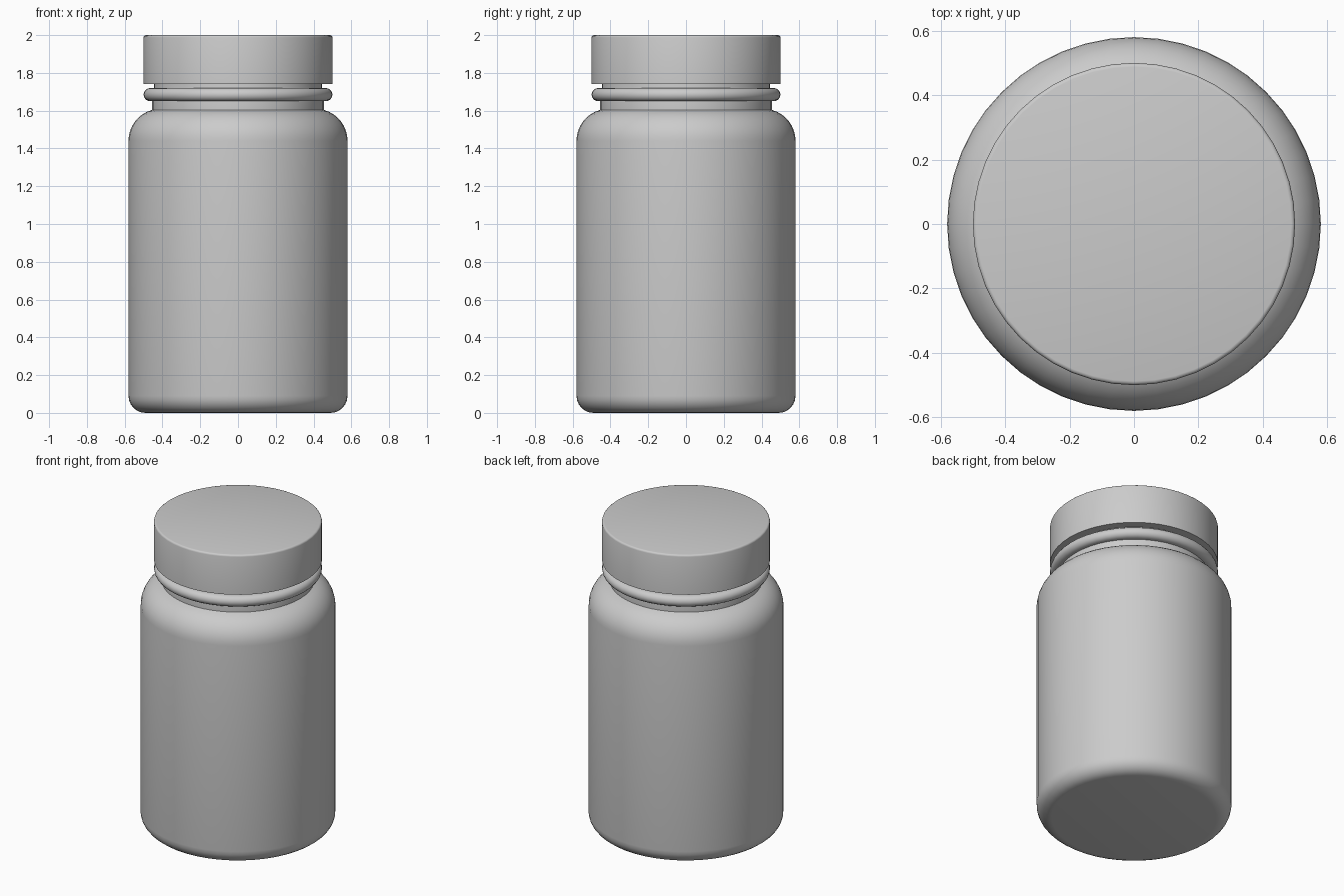
import bpy
import bmesh
from math import sin, cos, pi, radians

SEGMENTS = 48

old = bpy.data.objects.get("Cube")
if old:
    bpy.data.objects.remove(old, do_unlink=True)

# One plain grey for the whole jar
grey = bpy.data.materials.new("plain_grey")
grey.use_nodes = True
colour = (0.6, 0.6, 0.6, 1)
grey.diffuse_color = colour
grey.node_tree.nodes["Principled BSDF"].inputs["Base Color"].default_value = colour


def arc(cx, cz, r, start, end, steps):
    """Points of a circular arc in the profile plane, angles in degrees."""
    angles = [radians(start + (end - start) * i / steps) for i in range(steps + 1)]
    return [(cx + r * cos(a), cz + r * sin(a)) for a in angles]


def lathe(name, profile, closed=False):
    """Spin a (radius, height) profile about the z axis; cap open ends."""
    bm = bmesh.new()
    rings = []
    for r, z in profile:
        rings.append([bm.verts.new((r * cos(2 * pi * i / SEGMENTS),
                                    r * sin(2 * pi * i / SEGMENTS), z))
                      for i in range(SEGMENTS)])
    pairs = list(zip(rings, rings[1:]))
    if closed:
        pairs.append((rings[-1], rings[0]))
    else:
        bm.faces.new(rings[0][::-1])
        bm.faces.new(rings[-1])
    for low, high in pairs:
        for i in range(SEGMENTS):
            j = (i + 1) % SEGMENTS
            bm.faces.new((low[i], low[j], high[j], high[i]))
    bmesh.ops.recalc_face_normals(bm, faces=bm.faces)
    mesh = bpy.data.meshes.new(name)
    bm.to_mesh(mesh)
    bm.free()
    mesh.materials.append(grey)
    obj = bpy.data.objects.new(name, mesh)
    bpy.context.collection.objects.link(obj)
    bpy.ops.object.select_all(action='DESELECT')
    obj.select_set(True)
    bpy.context.view_layer.objects.active = obj
    bpy.ops.object.shade_smooth_by_angle(angle=radians(35))
    return obj


# Body: rounded base, straight wall, rounded shoulder, neck
lathe("jar_body",
      arc(0.49, 0.09, 0.09, -90, 0, 6)
      + arc(0.41, 1.44, 0.17, 0, 75, 8)
      + [(0.454, 1.61), (0.454, 1.66), (0.445, 1.72), (0.445, 1.76)])

# Rounded bead around the neck
lathe("neck_ring",
      arc(0.465, 1.685, 0.035, -90, 90, 8) + [(0.43, 1.72), (0.43, 1.65)],
      closed=True)

# Screw lid with a softened top edge
lathe("lid", [(0.5, 1.74)] + arc(0.488, 1.988, 0.012, 0, 90, 3))
